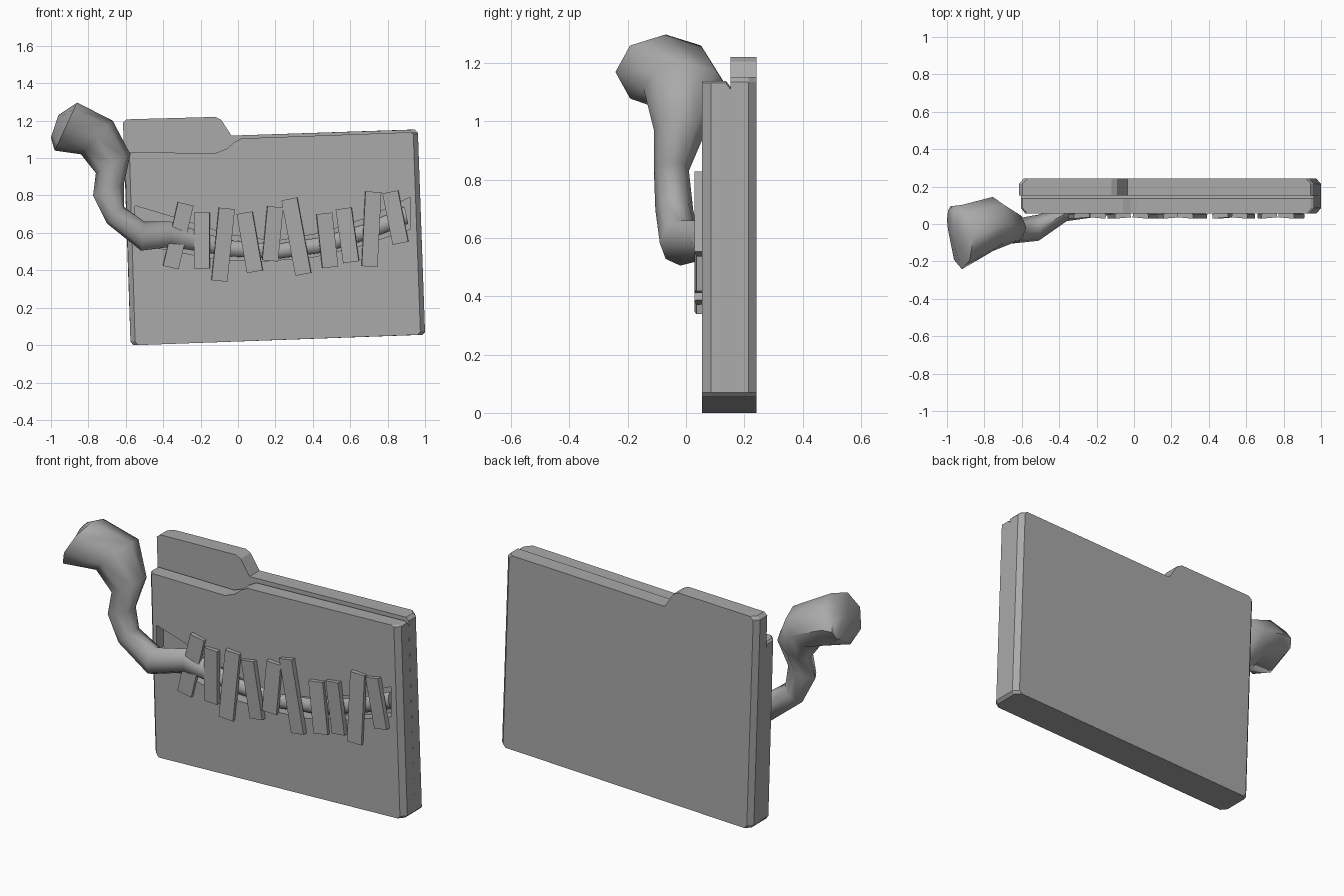
import bpy, bmesh, math
from mathutils import Matrix

if "Cube" in bpy.data.objects:
    bpy.data.objects.remove(bpy.data.objects["Cube"])

grey = bpy.data.materials.new("mid grey")
grey.diffuse_color = (0.4, 0.4, 0.4, 1)
grey.use_nodes = True
grey.node_tree.nodes["Principled BSDF"].inputs["Base Color"].default_value = grey.diffuse_color


def finish(name, bm, smooth=False):
    bmesh.ops.recalc_face_normals(bm, faces=bm.faces)
    me = bpy.data.meshes.new(name)
    bm.to_mesh(me)
    bm.free()
    me.materials.append(grey)
    ob = bpy.data.objects.new(name, me)
    bpy.context.collection.objects.link(ob)
    if smooth:
        bpy.context.view_layer.objects.active = ob
        ob.select_set(True)
        bpy.ops.object.shade_smooth_by_angle(angle=math.radians(50))
        ob.select_set(False)
    return ob


def loft(name, rings, smooth=False):
    """Skin a list of equal-length point rings and cap both ends."""
    bm = bmesh.new()
    vs = [[bm.verts.new(p) for p in r] for r in rings]
    n = len(vs[0])
    for a, b in zip(vs, vs[1:]):
        for i in range(n):
            j = (i + 1) % n
            bm.faces.new((a[i], a[j], b[j], b[i]))
    bm.faces.new(vs[0])
    bm.faces.new(vs[-1])
    return finish(name, bm, smooth)


def plate(name, outline, sections):
    """Extrude an outline along y; each section is (y, side inset, top drop)."""
    rings = []
    for y, inset, drop in sections:
        ring = []
        for x, z in outline:
            if x > 0.9:
                x -= inset
            elif x < -0.5:
                x += inset
            ring.append((x, y, z - (drop if z > 0.9 else 0)))
        rings.append(ring)
    return loft(name, rings)


# Folder halves, with chamfered sides and a groove along the top
base = [(-0.575, 0.02), (-0.56, 0.0), (0.985, 0.055), (1.0, 0.07)]
front = plate("folder_front",
              base + [(0.962, 1.13), (0.945, 1.138), (0.02, 1.105), (-0.02, 1.085),
                      (-0.06, 1.05), (-0.12, 1.027), (-0.595, 1.03), (-0.605, 1.02)],
              [(0.055, 0.025, 0), (0.085, 0, 0), (0.137, 0, 0), (0.152, 0, 0.02)])
plate("folder_back",
      base + [(0.962, 1.135), (0.945, 1.152), (-0.035, 1.12), (-0.09, 1.205),
              (-0.12, 1.22), (-0.595, 1.207), (-0.615, 1.19)],
      [(0.152, 0, 0), (0.215, 0, 0), (0.242, 0.025, 0)])

# Curved mouth slot cut into the front half
mouth = [(-0.55, 0.745), (-0.3, 0.67), (-0.05, 0.59), (0.2, 0.555), (0.45, 0.6),
         (0.7, 0.685), (0.92, 0.79), (0.92, 0.62), (0.65, 0.53), (0.4, 0.47),
         (0.15, 0.45), (-0.1, 0.455), (-0.43, 0.52), (-0.55, 0.6)]
cutter = loft("mouth_cutter", [[(x, y, z) for x, z in mouth] for y in (0.0, 0.12)])
mod = front.modifiers.new("mouth", "BOOLEAN")
mod.object = cutter
mod.operation = "DIFFERENCE"
mod.solver = "EXACT"
bpy.context.view_layer.objects.active = front
bpy.ops.object.modifier_apply(modifier="mouth")
bpy.data.objects.remove(cutter)

# Tongue: inner and outer edge (x, z), centre y, half depth
sections = [
    (-1.0, 1.11, -0.96, 1.23, 0.02, 0.075),
    (-0.98, 1.04, -0.86, 1.297, -0.07, 0.172),
    (-0.84, 1.02, -0.67, 1.2, 0.0, 0.145),
    (-0.76, 0.92, -0.575, 1.02, -0.02, 0.09),
    (-0.775, 0.8, -0.61, 0.86, -0.05, 0.06),
    (-0.7, 0.65, -0.61, 0.74, -0.04, 0.065),
    (-0.52, 0.505, -0.5, 0.66, -0.02, 0.07),
    (-0.36, 0.525, -0.36, 0.66, 0.06, 0.045),
    (-0.05, 0.475, -0.05, 0.56, 0.09, 0.03),
    (0.2, 0.46, 0.2, 0.54, 0.09, 0.03),
    (0.46, 0.495, 0.44, 0.575, 0.09, 0.03),
    (0.71, 0.57, 0.69, 0.65, 0.09, 0.03),
    (0.91, 0.65, 0.89, 0.74, 0.09, 0.03),
]
rings = []
for xa, za, xb, zb, yc, ry in sections:
    ring = []
    for k in range(8):
        a = math.tau * k / 8
        t = 0.5 + 0.5 * math.cos(a)
        ring.append((xa + (xb - xa) * t, yc + ry * math.sin(a), za + (zb - za) * t))
    rings.append(ring)
loft("tongue", rings, smooth=True)

# Crooked teeth: centre x, centre z, length, sideways lean
teeth = [(-0.32, 0.585, 0.35, 0.08), (-0.193, 0.56, 0.30, 0.0),
         (-0.08, 0.537, 0.39, 0.04), (0.063, 0.55, 0.32, -0.055),
         (0.185, 0.595, 0.29, 0.028), (0.312, 0.58, 0.41, -0.075),
         (0.477, 0.56, 0.29, -0.032), (0.585, 0.587, 0.29, -0.04),
         (0.713, 0.62, 0.40, 0.02), (0.842, 0.682, 0.28, -0.055)]
for i, (x, z, length, lean) in enumerate(teeth):
    bm = bmesh.new()
    bmesh.ops.create_cube(bm, size=1)
    place = (Matrix.Translation((x, 0.045, z))
             @ Matrix.Rotation(math.asin(lean / length), 4, "Y")
             @ Matrix.Rotation(math.radians(5 * (-1) ** i), 4, "Z")
             @ Matrix.Diagonal((0.085, 0.026, length, 1)))
    bmesh.ops.transform(bm, matrix=place, verts=bm.verts)
    finish(f"tooth_{i + 1}", bm)
